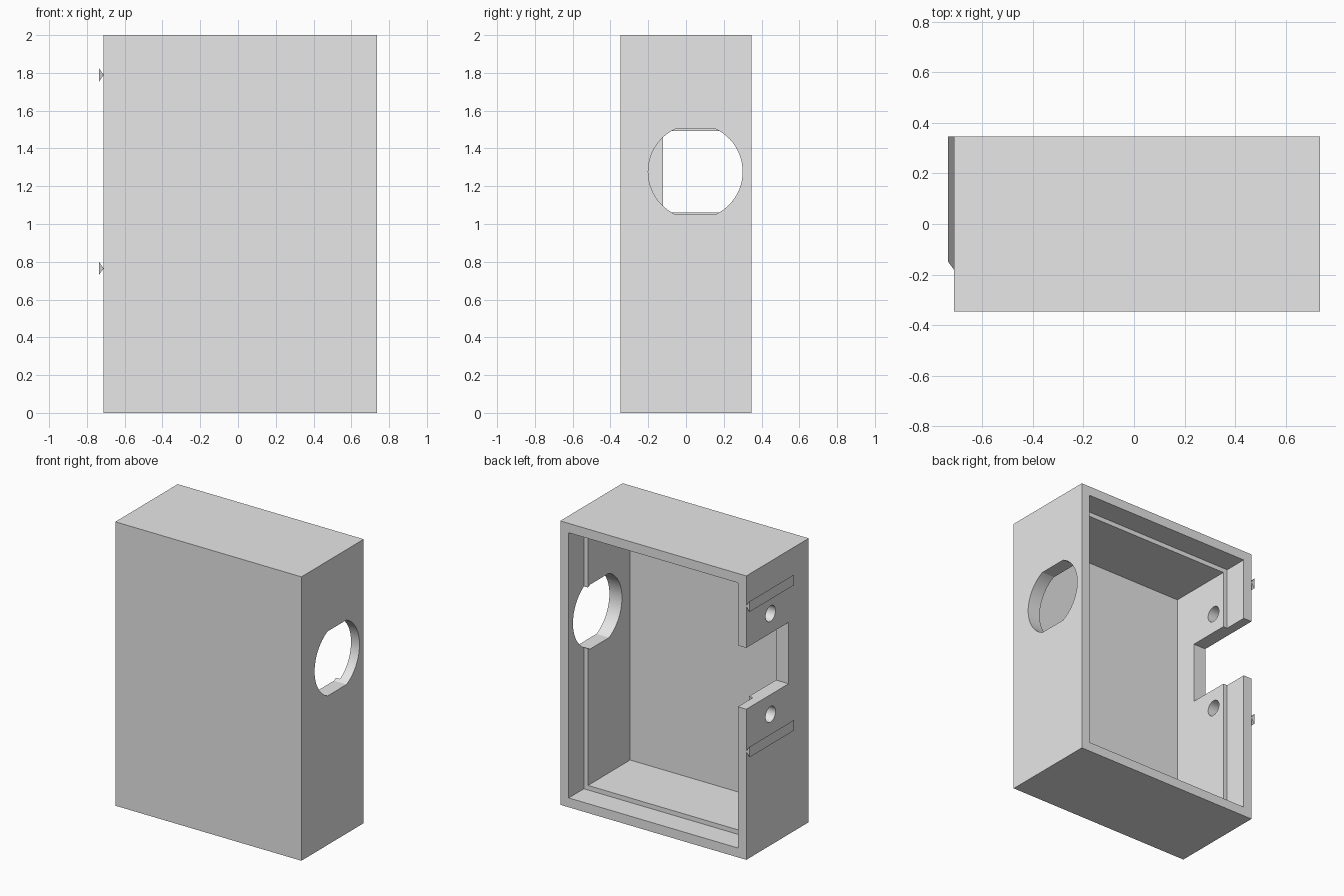
import bpy, bmesh, math
from mathutils import Vector

if "Cube" in bpy.data.objects:
    bpy.data.objects.remove(bpy.data.objects["Cube"], do_unlink=True)

grey = bpy.data.materials.new("plain grey")
grey.use_nodes = True
grey.diffuse_color = (0.8, 0.8, 0.8, 1)
grey.node_tree.nodes["Principled BSDF"].inputs["Base Color"].default_value = (0.8, 0.8, 0.8, 1)

# Case limits and the height the side features mirror about
X0, X1, Y0, Y1, H = -0.713, 0.737, -0.347, 0.347, 2.0
MID = 1.277
LIP, WALL, FRONT, LEDGE_Y = 0.066, 0.098, 0.056, 0.178


def make_object(name, bm):
    bmesh.ops.recalc_face_normals(bm, faces=bm.faces)
    mesh = bpy.data.meshes.new(name)
    bm.to_mesh(mesh)
    bm.free()
    mesh.materials.append(grey)
    obj = bpy.data.objects.new(name, mesh)
    bpy.context.collection.objects.link(obj)
    return obj


def box(name, low, high):
    bm = bmesh.new()
    bmesh.ops.create_cube(bm, size=1)
    low, high = Vector(low), Vector(high)
    for v in bm.verts:
        v.co = (low + high) / 2 + v.co * (high - low)
    return make_object(name, bm)


def prism_x(name, outline, x0, x1):
    """Extrude a (y, z) outline along x."""
    bm = bmesh.new()
    face = bm.faces.new([bm.verts.new((x0, y, z)) for y, z in outline])
    new = bmesh.ops.extrude_face_region(bm, geom=[face])["geom"]
    moved = [v for v in new if isinstance(v, bmesh.types.BMVert)]
    bmesh.ops.translate(bm, verts=moved, vec=(x1 - x0, 0, 0))
    return make_object(name, bm)


def arc(y, z, r, start, end, steps):
    angles = [start + (end - start) * i / steps for i in range(steps + 1)]
    return [(y + r * math.cos(a), z + r * math.sin(a)) for a in angles]


def cut(target, cutter):
    mod = target.modifiers.new("cut", "BOOLEAN")
    mod.operation, mod.solver, mod.object = "DIFFERENCE", "EXACT", cutter
    bpy.context.view_layer.objects.active = target
    bpy.ops.object.modifier_apply(modifier=mod.name)
    bpy.data.objects.remove(cutter, do_unlink=True)


# Open-backed case with a stepped rim for a lid
case = box("case", (X0, Y0, 0), (X1, Y1, H))
cut(case, box("cavity", (X0 + WALL, Y0 + FRONT, WALL), (X1 - WALL, Y1 + 0.1, H - WALL)))
cut(case, box("rim_step", (X0 + LIP, LEDGE_Y, LIP), (X1 - LIP, Y1 + 0.2, H - LIP)))

# Round opening with flat top and bottom in the left wall
r, half = 0.25, 0.227
a = math.asin(half / r)
outline = arc(0.05, MID, r, -a, a, 24) + arc(0.05, MID, r, math.pi - a, math.pi + a, 24)
cut(case, prism_x("round_opening", outline, X1 - 0.2, X1 + 0.1))

# Square notch and two screw holes in the right wall
cut(case, box("notch", (X0 - 0.1, -0.123, MID - 0.216), (X0 + 0.2, Y1 + 0.1, MID + 0.216)))
for side in (-1, 1):
    hole = arc(0.077, MID + side * 0.355, 0.055, 0, 2 * math.pi, 32)[:-1]
    cut(case, prism_x("screw_hole", hole, X0 - 0.1, X0 + 0.2))

bpy.ops.object.select_all(action="DESELECT")
case.select_set(True)
bpy.context.view_layer.objects.active = case
bpy.ops.object.shade_smooth_by_angle(angle=math.radians(25))

# Dovetail rails outside the right wall, narrow edge against the wall
for side, name in ((1, "upper_rail"), (-1, "lower_rail")):
    z = MID + side * 0.512
    bm = bmesh.new()
    ends = []
    for apex_y, outer_y in ((-0.182, -0.148), (Y1, Y1)):
        points = [(X0 + 0.001, apex_y, z), (-0.737, outer_y, z + 0.037), (-0.737, outer_y, z - 0.037)]
        ends.append([bm.verts.new(p) for p in points])
    for end in ends:
        bm.faces.new(end)
    for i in range(3):
        j = (i + 1) % 3
        bm.faces.new((ends[0][i], ends[0][j], ends[1][j], ends[1][i]))
    make_object(name, bm)
